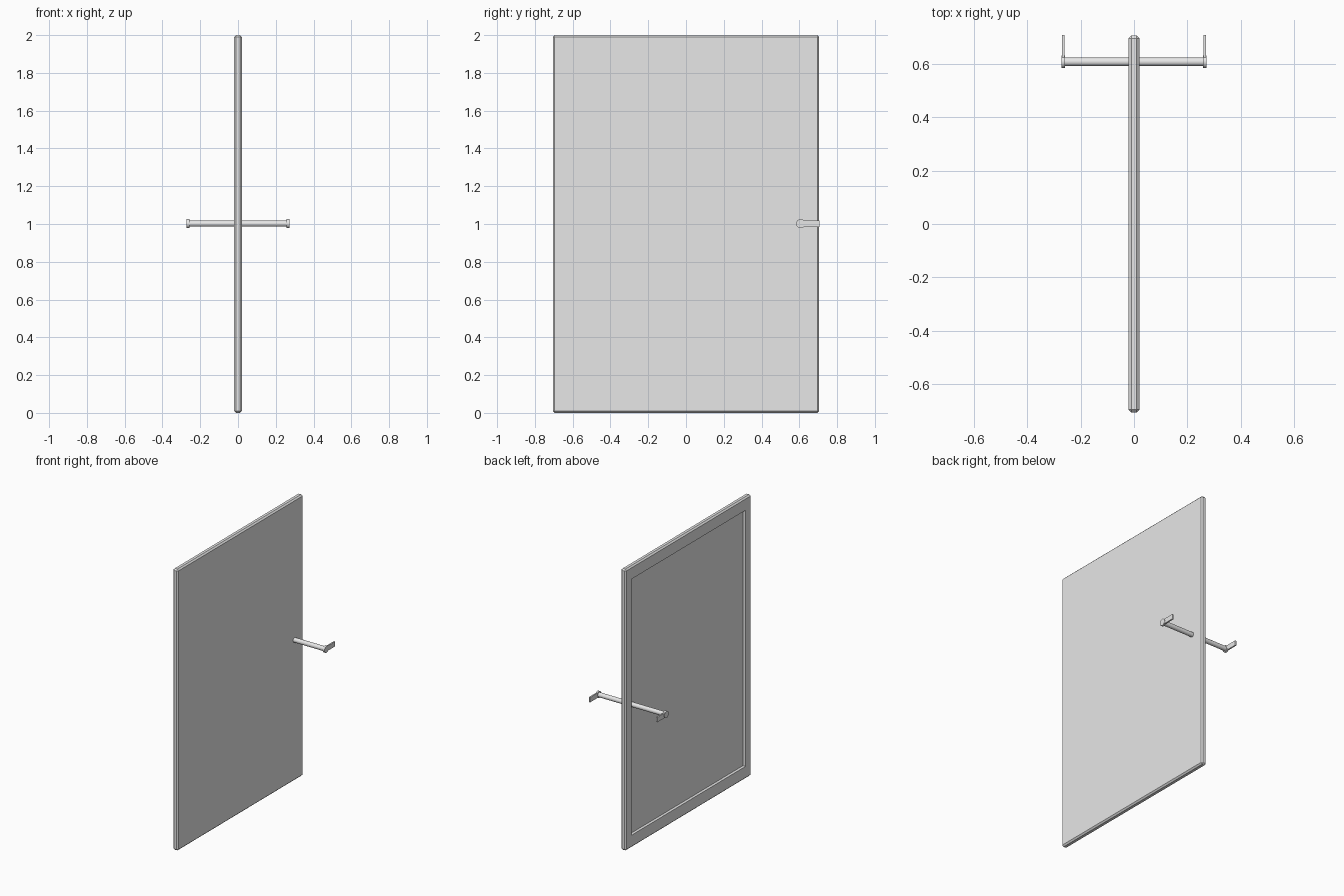
import bpy, bmesh, math
from mathutils import Matrix

cube = bpy.data.objects.get("Cube")
if cube:
    bpy.data.objects.remove(cube, do_unlink=True)

grey = bpy.data.materials.new("light grey")
grey.use_nodes = True
colour = (0.8, 0.8, 0.8, 1)
grey.diffuse_color = colour
grey.node_tree.nodes["Principled BSDF"].inputs["Base Color"].default_value = colour


def add_object(name, bm):
    bmesh.ops.recalc_face_normals(bm, faces=bm.faces[:])
    mesh = bpy.data.meshes.new(name)
    bm.to_mesh(mesh)
    bm.free()
    mesh.materials.append(grey)
    obj = bpy.data.objects.new(name, mesh)
    bpy.context.collection.objects.link(obj)
    return obj


def box(bm, size, centre):
    matrix = Matrix.Translation(centre) @ Matrix.Diagonal((*size, 1))
    return bmesh.ops.create_cube(bm, size=1, matrix=matrix)


def x_cylinder(name, radius, length, centre):
    bm = bmesh.new()
    matrix = Matrix.Translation(centre) @ Matrix.Rotation(math.pi / 2, 4, 'Y')
    bmesh.ops.create_cone(bm, cap_ends=True, segments=32, radius1=radius,
                          radius2=radius, depth=length, matrix=matrix)
    obj = add_object(name, bm)
    bpy.ops.object.select_all(action='DESELECT')
    obj.select_set(True)
    bpy.context.view_layer.objects.active = obj
    bpy.ops.object.shade_smooth_by_angle(angle=math.radians(35))
    return obj


# Door panel with chamfered edges
HALF_Y, HALF_T, HEIGHT = 0.705, 0.02, 2.0
bm = bmesh.new()
box(bm, (2 * HALF_T, 2 * HALF_Y, HEIGHT), (0, 0, HEIGHT / 2))
bmesh.ops.bevel(bm, geom=bm.edges[:], offset=0.01, segments=1, affect='EDGES')

# Recessed field on the right side: inset the big face, then sink a copy of it
bm.normal_update()
face = max(bm.faces, key=lambda f: f.calc_area() * -f.normal.x)
bmesh.ops.inset_region(bm, faces=[face], thickness=0.05)
for v in face.verts:
    v.co.y = math.copysign(0.64, v.co.y)
    v.co.z = 1 + math.copysign(0.91, v.co.z - 1)
floor = bmesh.ops.extrude_discrete_faces(bm, faces=[face])["faces"][0]
bmesh.ops.translate(bm, verts=floor.verts[:], vec=(0.02, 0, 0))
add_object("door_panel", bm)

# Spindle running through the panel
HANDLE_Y, HANDLE_Z = 0.607, 1.002
x_cylinder("handle_spindle", 0.0165, 0.53, (0, HANDLE_Y, HANDLE_Z))

# Round boss and flat lever at each end
for side, sign in (("left", 1), ("right", -1)):
    x_cylinder(side + "_handle_boss", 0.024, 0.014,
               (sign * 0.265, HANDLE_Y, HANDLE_Z))
    bm = bmesh.new()
    box(bm, (0.010, 0.100, 0.035), (sign * 0.2645, 0.657, HANDLE_Z))
    add_object(side + "_handle_lever", bm)
